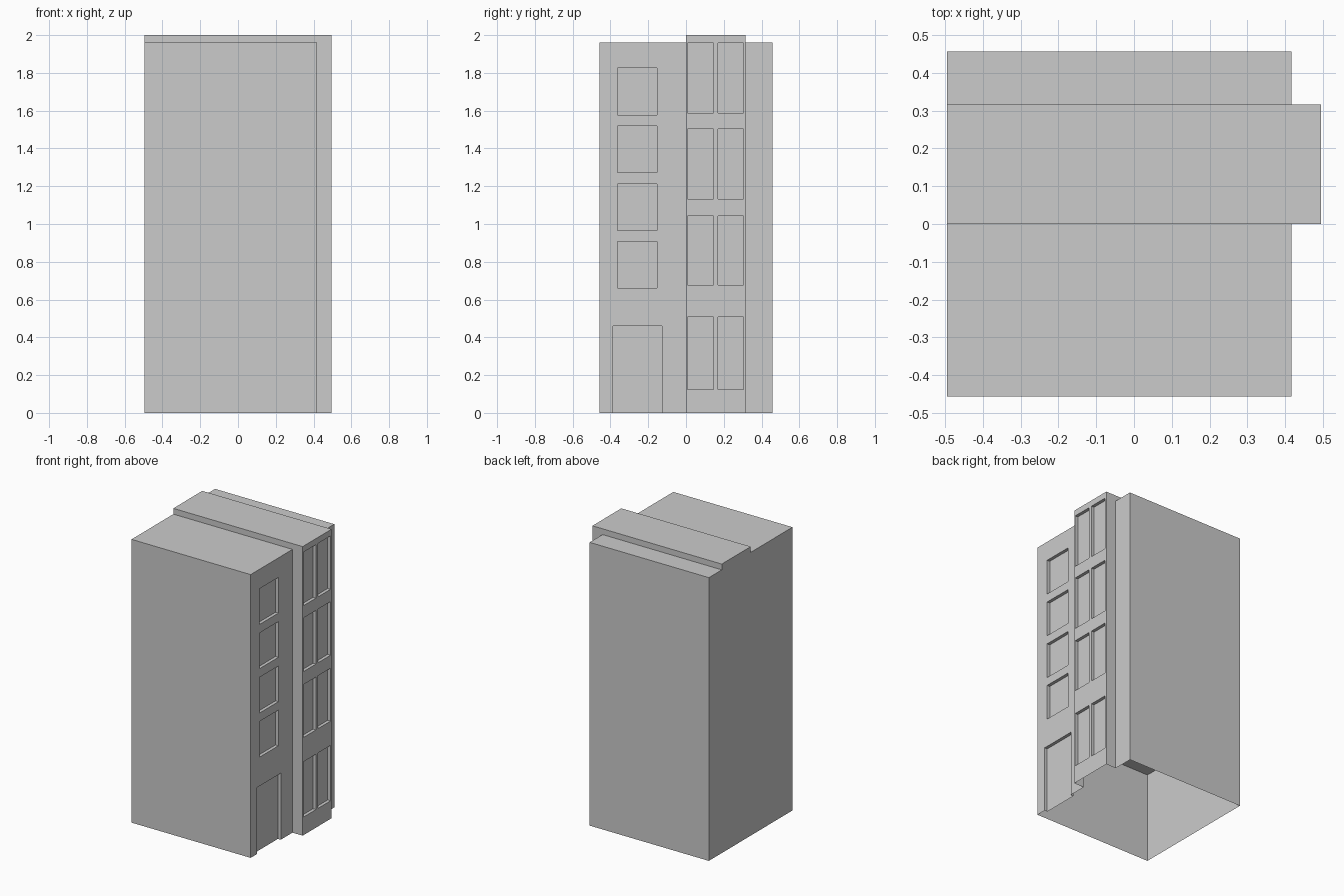
import bpy, bmesh
from mathutils import Vector

if "Cube" in bpy.data.objects:
    bpy.data.objects.remove(bpy.data.objects["Cube"])

L, R, BAY = -0.495, 0.417, 0.495        # rear wall, main facade, bay facade (x)
Y0, Y1, B0, B1 = -0.457, 0.457, 0.0, 0.316
H, TOP, FLOOR, DEPTH = 1.96, 2.0, 0.63, 0.022


def quad(bm, pts, normal):
    f = bm.faces.new([bm.verts.new(p) for p in pts])
    f.normal_update()
    if f.normal.dot(Vector(normal)) < 0:
        f.normal_flip()


def wall_x(bm, x, y0, y1, z0, z1, n):
    quad(bm, [(x, y0, z0), (x, y1, z0), (x, y1, z1), (x, y0, z1)], (n, 0, 0))


def wall_y(bm, y, x0, x1, z0, z1, n):
    quad(bm, [(x0, y, z0), (x1, y, z0), (x1, y, z1), (x0, y, z1)], (0, n, 0))


def slab(bm, z, x0, x1, y0, y1, n):
    quad(bm, [(x0, y0, z), (x1, y0, z), (x1, y1, z), (x0, y1, z)], (0, 0, n))


def facade(bm, x, y0, y1, z1, openings):
    """Wall facing +x with recessed rectangular openings (ya, yb, za, zb)."""
    ys = sorted({y0, y1} | {v for o in openings for v in o[:2]})
    zs = sorted({0.0, z1} | {v for o in openings for v in o[2:]})
    for a, b in zip(ys, ys[1:]):
        for c, d in zip(zs, zs[1:]):
            y, z = (a + b) / 2, (c + d) / 2
            if not any(o[0] < y < o[1] and o[2] < z < o[3] for o in openings):
                wall_x(bm, x, a, b, c, d, 1)
    for ya, yb, za, zb in openings:
        xi = x - DEPTH
        wall_x(bm, xi, ya, yb, za, zb, 1)
        wall_y(bm, ya, xi, x, za, zb, 1)
        wall_y(bm, yb, xi, x, za, zb, -1)
        slab(bm, zb, xi, x, ya, yb, -1)
        if za > 0:
            slab(bm, za, xi, x, ya, yb, 1)


def finish(bm, name):
    bmesh.ops.remove_doubles(bm, verts=bm.verts, dist=1e-5)
    me = bpy.data.meshes.new(name)
    bm.to_mesh(me)
    bm.free()
    bpy.context.collection.objects.link(bpy.data.objects.new(name, me))


# Main block: side and rear walls, roofs either side of the bay, open underneath
bm = bmesh.new()
wall_y(bm, Y0, L, R, 0, H, -1)
wall_y(bm, Y1, L, R, 0, H, 1)
for a, b in ((Y0, B0), (B0, B1), (B1, Y1)):
    wall_x(bm, L, a, b, 0, H, -1)
slab(bm, H, L, R, Y0, B0, 1)
slab(bm, H, L, R, B1, Y1, 1)
finish(bm, "main_block")

# Entrance facade with door and four windows, plus plain strip beyond the bay
bm = bmesh.new()
openings = [(-0.387, -0.128, 0.0, 0.46)]
openings += [(-0.362, -0.154, z, z + 0.247) for z in (0.66, 0.965, 1.272, 1.578)]
facade(bm, R, Y0, B0, H, openings)
wall_x(bm, R, B1, Y1, 0, H, 1)
finish(bm, "entrance_facade")

# Projecting bay with paired tall windows and raised roof band
bm = bmesh.new()
rows = ((0.125, 0.508), (0.676, 1.042), (1.132, 1.503), (1.588, 1.958))
facade(bm, BAY, B0, B1, TOP,
       [(ya, yb, za, zb) for ya, yb in ((0.009, 0.145), (0.169, 0.305)) for za, zb in rows])
for y, n in ((B0, -1), (B1, 1)):
    wall_y(bm, y, R, BAY, 0, H, n)
    wall_y(bm, y, L, BAY, H, TOP, n)
wall_x(bm, L, B0, B1, H, TOP, -1)
slab(bm, TOP, L, BAY, B0, B1, 1)
finish(bm, "bay")

# Interior ceiling seen through the open base
bm = bmesh.new()
slab(bm, FLOOR, L, R, Y0, Y1, -1)
slab(bm, FLOOR, R, BAY, B0, B1, -1)
finish(bm, "inner_ceiling")
